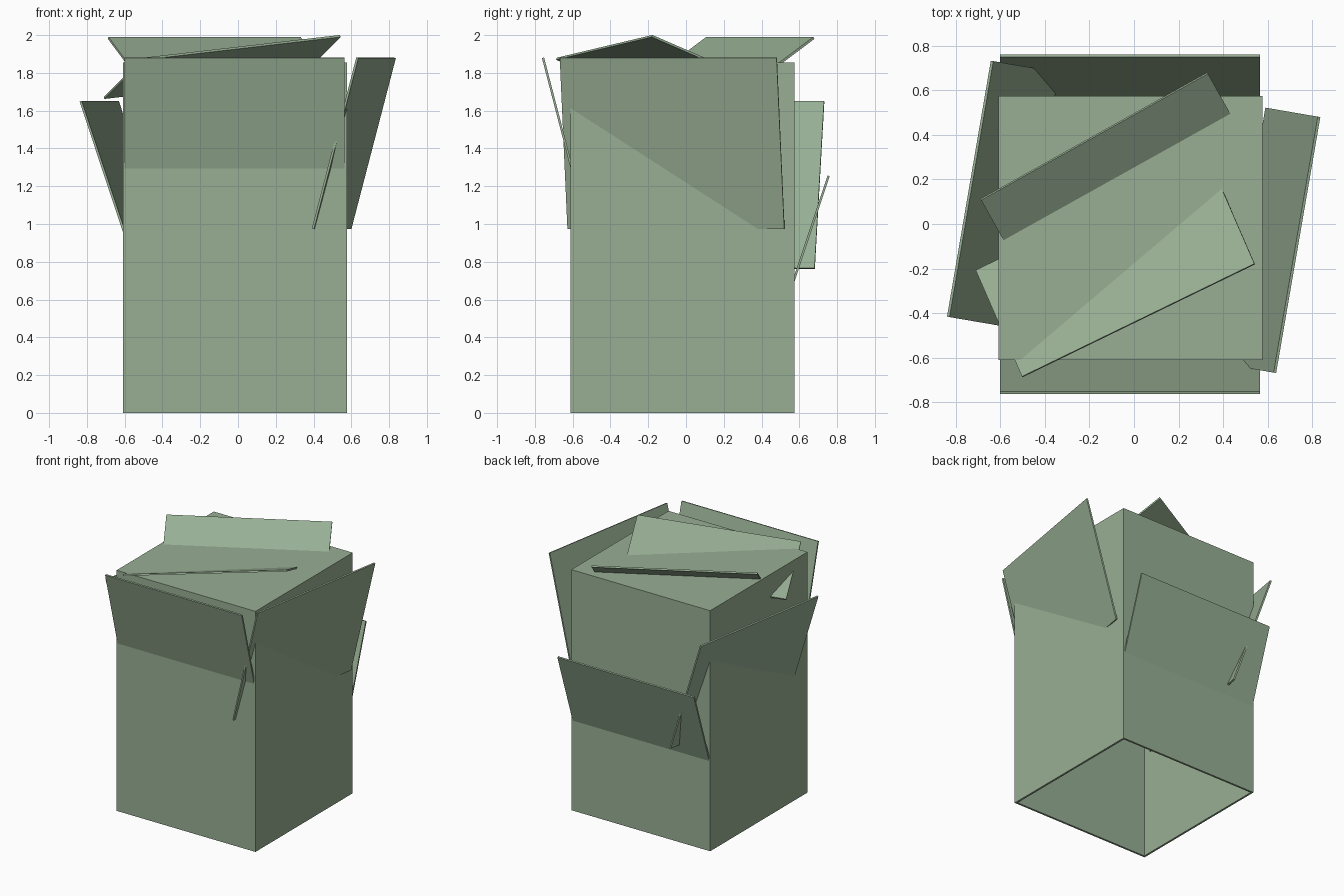
import bpy
import bmesh
from mathutils import Vector

old = bpy.data.objects.get("Cube")
if old:
    bpy.data.objects.remove(old, do_unlink=True)

SAGE = (0.314, 0.429, 0.296, 1.0)
THICK = 0.012
WIDTH = 1.165

sage = bpy.data.materials.new("sage_green")
sage.use_nodes = True
sage.diffuse_color = SAGE
sage.node_tree.nodes["Principled BSDF"].inputs["Base Color"].default_value = SAGE


def add_object(name, bm):
    bmesh.ops.recalc_face_normals(bm, faces=bm.faces)
    mesh = bpy.data.meshes.new(name)
    bm.to_mesh(mesh)
    bm.free()
    mesh.materials.append(sage)
    obj = bpy.data.objects.new(name, mesh)
    bpy.context.collection.objects.link(obj)
    return obj


def panel(name, start, end, slope, length):
    """Thin rectangle hanging from the edge start-end along slope."""
    start, end = Vector(start), Vector(end)
    along = (end - start).normalized()
    down = Vector(slope)
    down = (down - along * down.dot(along)).normalized()
    half = along.cross(down) * THICK / 2
    middle = (start + end) / 2
    bm = bmesh.new()
    rings = []
    for side in (-1, 1):
        ring = [middle + along * WIDTH / 2 * a + down * length * d + half * side
                for a, d in ((-1, 0), (1, 0), (1, 1), (-1, 1))]
        rings.append([bm.verts.new(p) for p in ring])
    low, high = rings
    bm.faces.new(low)
    bm.faces.new(high)
    for i in range(4):
        j = (i + 1) % 4
        bm.faces.new((low[i], low[j], high[j], high[i]))
    return add_object(name, bm)


# Hollow carton, open underneath
bm = bmesh.new()
bmesh.ops.create_cube(bm, size=1)
for v in bm.verts:
    v.co = Vector((v.co.x * 1.185 - 0.016, v.co.y * 1.185 - 0.018,
                   (v.co.z + 0.5) * 1.855))
floor = min(bm.faces, key=lambda f: f.calc_center_median().z)
bmesh.ops.delete(bm, geom=[floor], context='FACES_ONLY')
carton = add_object("carton_shell", bm)
walls = carton.modifiers.new("wall_thickness", 'SOLIDIFY')
walls.thickness = 0.015
walls.offset = -1
walls.use_even_offset = True

# Long side panels, leaning outward and cutting into the carton
LONG = 0.935
panel("front_panel", (-0.6, -0.757, 1.88), (0.565, -0.757, 1.88), (0, 0.26, -1), LONG)
panel("back_panel", (-0.6, 0.755, 1.255), (0.565, 0.755, 1.255), (0, -0.333, -1), LONG)
panel("left_panel", (0.83, 0.48, 1.88), (0.632, -0.667, 1.88), (-0.26, 0.045, -1), LONG)
panel("right_panel", (-0.637, 0.73, 1.65), (-0.833, -0.415, 1.65), (0.333, -0.057, -1), LONG)

# Short lid panels, tilted through the top
SHORT = 0.56
panel("back_lid_panel", (-0.687, 0.11, 1.985), (0.33, 0.677, 1.985), (0.10, -0.18, -0.135), SHORT)
panel("front_lid_panel", (0.54, -0.18, 1.995), (-0.50, -0.685, 1.875), (-0.19, 0.485, -0.205), SHORT)
